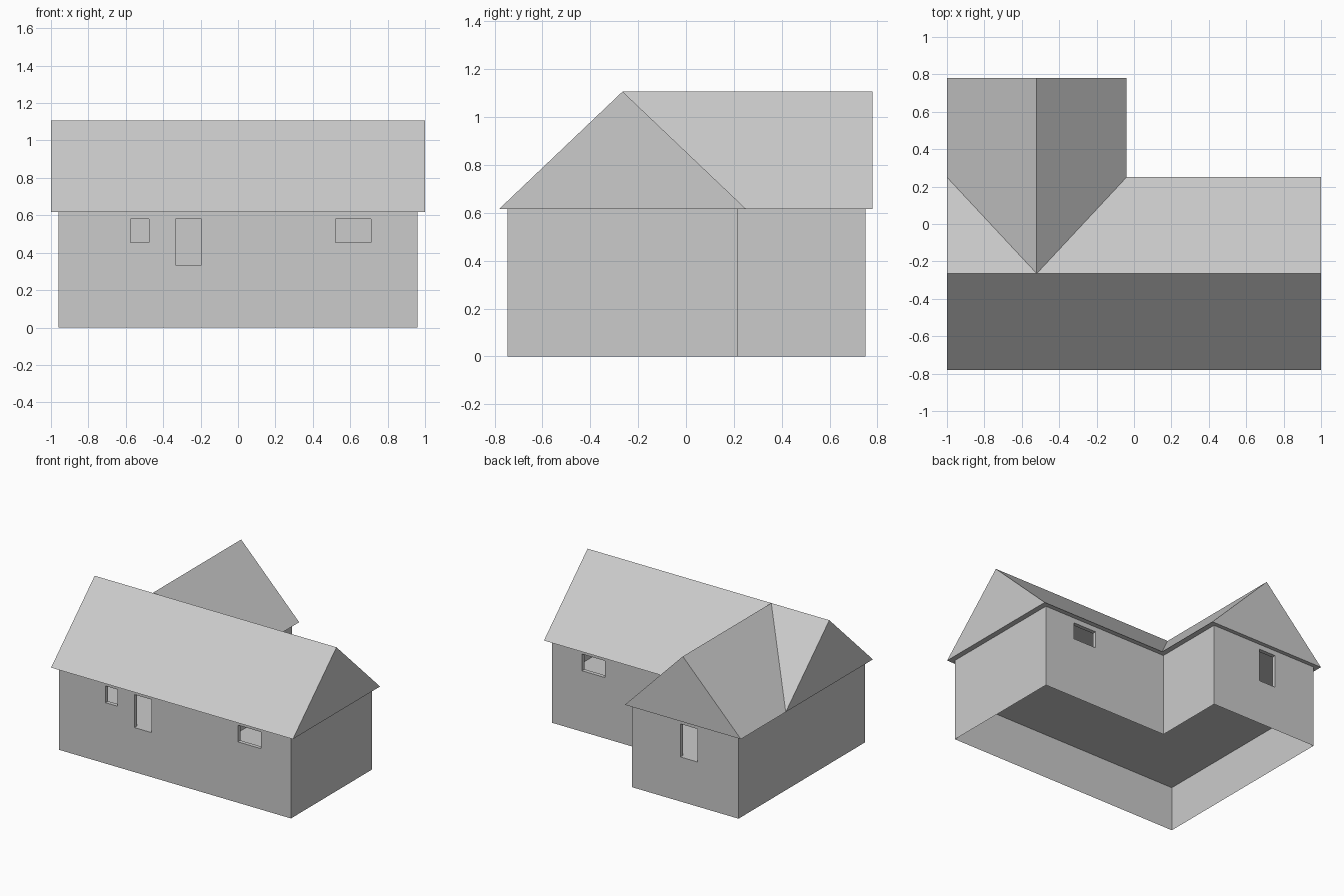
import bpy, bmesh

if "Cube" in bpy.data.objects:
    bpy.data.objects.remove(bpy.data.objects["Cube"])

FLOOR, HEAD, EAVE, RIDGE = 0.333, 0.58, 0.617, 1.107
T = 0.03  # wall thickness
X0, X1, XW = -0.96, 0.96, -0.08      # left, right, wing right
Y0, Y1, YW = -0.745, 0.215, 0.75     # front, main back, wing back


def outline(d=0.0):
    """L-shaped plan, counter-clockwise, moved inwards by d."""
    return [(X0 + d, Y0 + d), (X1 - d, Y0 + d), (X1 - d, Y1 - d),
            (XW - d, Y1 - d), (XW - d, YW - d), (X0 + d, YW - d)]


def make(name, verts, faces):
    bm = bmesh.new()
    vs = [bm.verts.new(v) for v in verts]
    for f in faces:
        bm.faces.new([vs[i] for i in f])
    me = bpy.data.meshes.new(name)
    bm.to_mesh(me)
    bm.free()
    ob = bpy.data.objects.new(name, me)
    bpy.context.collection.objects.link(ob)
    return ob


def box(name, x0, x1, y0, y1, z0, z1):
    v = [(x, y, z) for z in (z0, z1) for x, y in ((x0, y0), (x1, y0), (x1, y1), (x0, y1))]
    f = [(3, 2, 1, 0), (4, 5, 6, 7)] + [(i, (i + 1) % 4, (i + 1) % 4 + 4, i + 4) for i in range(4)]
    return make(name, v, f)


def cut(ob, *dims):
    cutter = box("opening_cutter", *dims)
    cutter.hide_render = True
    mod = ob.modifiers.new("opening", 'BOOLEAN')
    mod.operation, mod.solver, mod.object = 'DIFFERENCE', 'EXACT', cutter
    bpy.context.view_layer.objects.active = ob
    bpy.ops.object.modifier_apply(modifier=mod.name)
    bpy.data.objects.remove(cutter)


N = 6
loop = [(i, (i + 1) % N) for i in range(N)]

# foundation skirt (single skin, open below) and floor
make("foundation", [(x, y, z) for z in (0, FLOOR) for x, y in outline()],
     [(a, b, b + N, a + N) for a, b in loop])
make("floor", [(x, y, FLOOR) for x, y in outline()], [tuple(range(N))])

# outer walls: thick L-shaped ring
rings = [(x, y, z) for d in (0, T) for z in (FLOOR, EAVE) for x, y in outline(d)]
faces = []
for a, b in loop:
    faces += [(a, b, b + N, a + N),                              # outside
              (b + 2 * N, a + 2 * N, a + 3 * N, b + 3 * N),      # inside
              (a + N, b + N, b + 3 * N, a + 3 * N),              # top
              (b, a, a + 2 * N, b + 2 * N)]                      # bottom
walls = make("walls", rings, faces)

# window and door openings: x range, sill height, wall position
SILL, DOOR = 0.455, FLOOR - 0.01
for xa, xb, zs, y in ((-0.575, -0.475, SILL, Y0), (-0.335, -0.195, DOOR, Y0),
                      (0.52, 0.71, SILL, Y0), (0.52, 0.71, SILL, Y1 - T),
                      (-0.62, -0.48, DOOR, YW - T)):
    cut(walls, xa, xb, y - 0.02, y + T + 0.02, zs, HEAD)

# inner partitions with doorways
wing = box("wing_partition", X0 + T, XW - T, Y1 - T, Y1, FLOOR, EAVE)
cut(wing, -0.80, -0.67, Y1 - T - 0.02, Y1 + 0.02, DOOR, HEAD)
box("room_partition_long", 0.22, X1 - T, -0.295, -0.265, FLOOR, EAVE)
cross = box("room_partition_cross", 0.255, 0.285, Y0 + T, -0.295, FLOOR, EAVE)
cut(cross, 0.23, 0.31, -0.60, -0.46, DOOR, HEAD)

# crossed gable roof with flat soffit
E, R, RY, RX = EAVE, RIDGE, -0.265, -0.52
rv = [(-1, -0.78, E), (1, -0.78, E), (1, 0.25, E), (-0.04, 0.25, E), (-0.04, 0.78, E),
      (-1, 0.78, E), (-1, 0.25, E),
      (-1, RY, R), (1, RY, R), (RX, RY, R), (RX, 0.78, R)]
make("roof", rv, [(0, 1, 8, 9, 7), (1, 2, 8), (2, 3, 9, 8), (3, 4, 10, 9), (4, 5, 10),
                  (5, 6, 9, 10), (6, 7, 9), (6, 0, 7), (6, 5, 4, 3, 2, 1, 0)])
